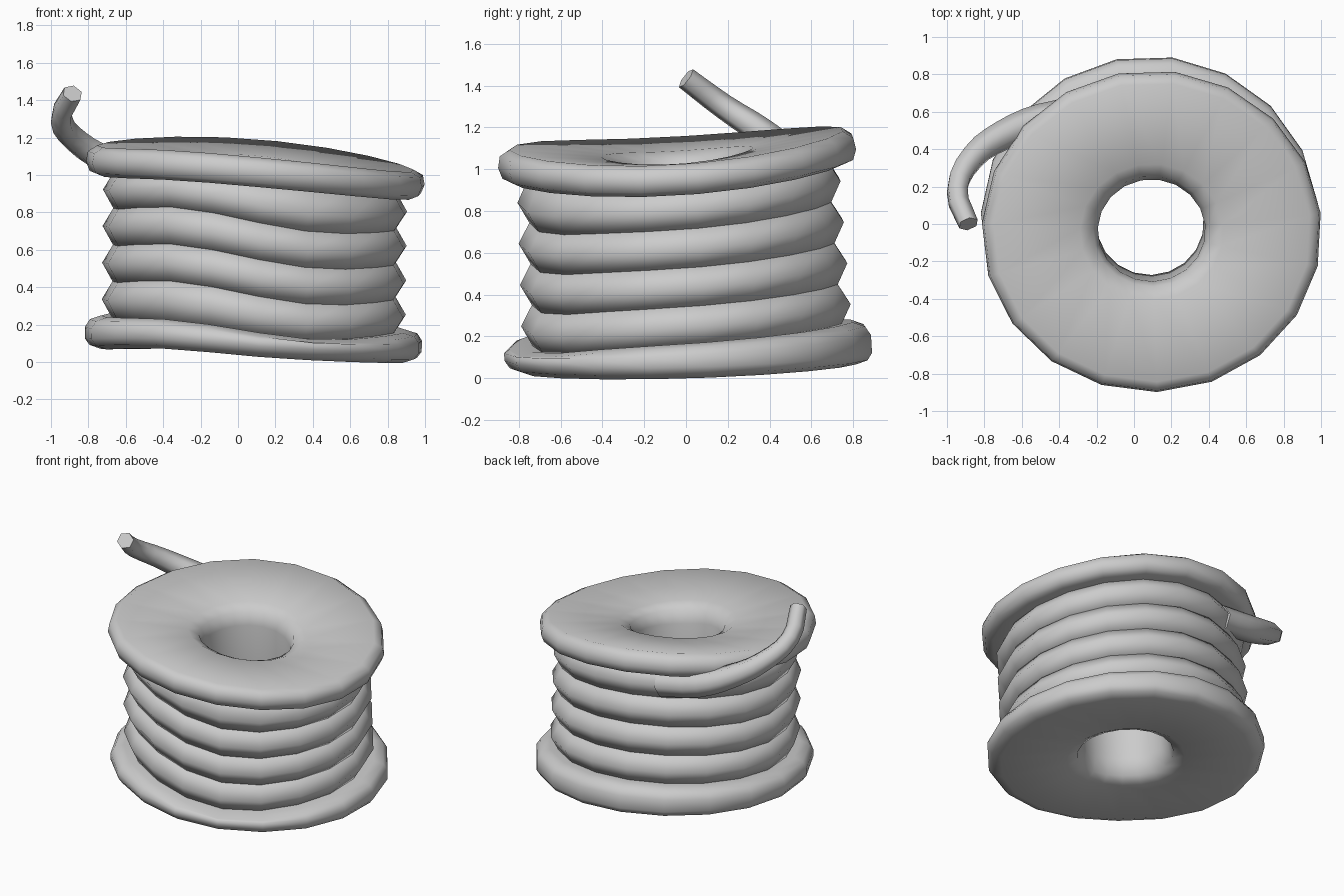
import bpy, bmesh
from math import cos, sin, pi, radians, exp

if "Cube" in bpy.data.objects:
    bpy.data.objects.remove(bpy.data.objects["Cube"])

SEG = 19


def finish(obj, angle=75):
    bpy.ops.object.select_all(action='DESELECT')
    obj.select_set(True)
    bpy.context.view_layer.objects.active = obj
    bpy.ops.object.shade_smooth_by_angle(angle=radians(angle))


def bump(a, centre, width):
    d = (a - radians(centre) + pi) % (2 * pi) - pi
    return exp(-(d / radians(width)) ** 2)


def warp(r, z, a):
    """Revolved point on the leaning, slightly wavy spool axis."""
    t = z / 1.05
    tilt = 0.025 if z < 0.1 else 0.05
    lift = -(0.033 + 0.032 * t) * cos(a) + tilt * sin(a) - (0.005 + 0.02 * t) * cos(2 * a)
    # local hump and dip at the front, fading out at the flanges
    lift += (0.05 if 0.22 < z < 0.955 else 0.03 if z < 0.5 else 0.012) * bump(a, -125, 32)
    if 0.19 < z < 0.955:
        lift -= 0.04 * bump(a, -65, 32)
    k = min(1, r / 0.8)
    ys = 0.99 - 0.035 * t
    return (0.083 + 0.012 * t + 1.01 * r * cos(a), 0.02 - 0.06 * t + ys * r * sin(a), z + lift * k)


def lathe(name, profile):
    """Closed (radius, height) profile turned around the warped axis."""
    bm = bmesh.new()
    rings = [[bm.verts.new(warp(r, z, 2 * pi * i / SEG - 1.54)) for r, z in profile]
             for i in range(SEG)]
    n = len(profile)
    for i in range(SEG):
        a, b = rings[i], rings[(i + 1) % SEG]
        for j in range(n):
            k = (j + 1) % n
            bm.faces.new((a[j], b[j], b[k], a[k]))
    bmesh.ops.recalc_face_normals(bm, faces=bm.faces)
    mesh = bpy.data.meshes.new(name)
    bm.to_mesh(mesh)
    bm.free()
    obj = bpy.data.objects.new(name, mesh)
    bpy.context.collection.objects.link(obj)
    finish(obj)
    return obj


# spool body: hole, top flange, core, bottom flange
lathe("spool", [
    (0.285, 0.22), (0.285, 0.95), (0.31, 1.03), (0.38, 1.068),
    (0.84, 1.115), (0.89, 1.085), (0.90, 1.03), (0.88, 0.98), (0.83, 0.96),
    (0.68, 0.97), (0.68, 0.205),
    (0.81, 0.215), (0.87, 0.195), (0.895, 0.155), (0.895, 0.095), (0.87, 0.06), (0.81, 0.04),
    (0.38, 0.06), (0.31, 0.095)])

# wound rope turns with a six-sided section
for n, z in enumerate((0.30, 0.493, 0.687, 0.88)):
    lathe(f"rope_turn_{n + 1}",
          [(0.695 + 0.113 * cos(k * pi / 3), z + 0.113 * sin(k * pi / 3)) for k in range(6)])

# loose rope end leaving the top turn
path = [(-0.22, 0.60, 0.95, 1.6), (-0.5, 0.555, 1.0, 1.6), (-0.7, 0.475, 1.08, 1.45),
        (-0.86, 0.36, 1.18, 1.25), (-0.945, 0.18, 1.30, 1.1), (-0.885, 0.0, 1.435, 1.0)]
curve = bpy.data.curves.new("rope_end", 'CURVE')
curve.dimensions = '3D'
curve.bevel_depth = 0.055
curve.bevel_resolution = 1
curve.use_fill_caps = True
curve.resolution_u = 3
spline = curve.splines.new('BEZIER')
spline.bezier_points.add(len(path) - 1)
for p, (x, y, z, r) in zip(spline.bezier_points, path):
    p.co = (x, y, z)
    p.radius = r
    p.handle_left_type = p.handle_right_type = 'AUTO'
rope = bpy.data.objects.new("rope_end", curve)
bpy.context.collection.objects.link(rope)
bpy.ops.object.select_all(action='DESELECT')
rope.select_set(True)
bpy.context.view_layer.objects.active = rope
bpy.ops.object.convert(target='MESH')
finish(bpy.context.view_layer.objects.active)
